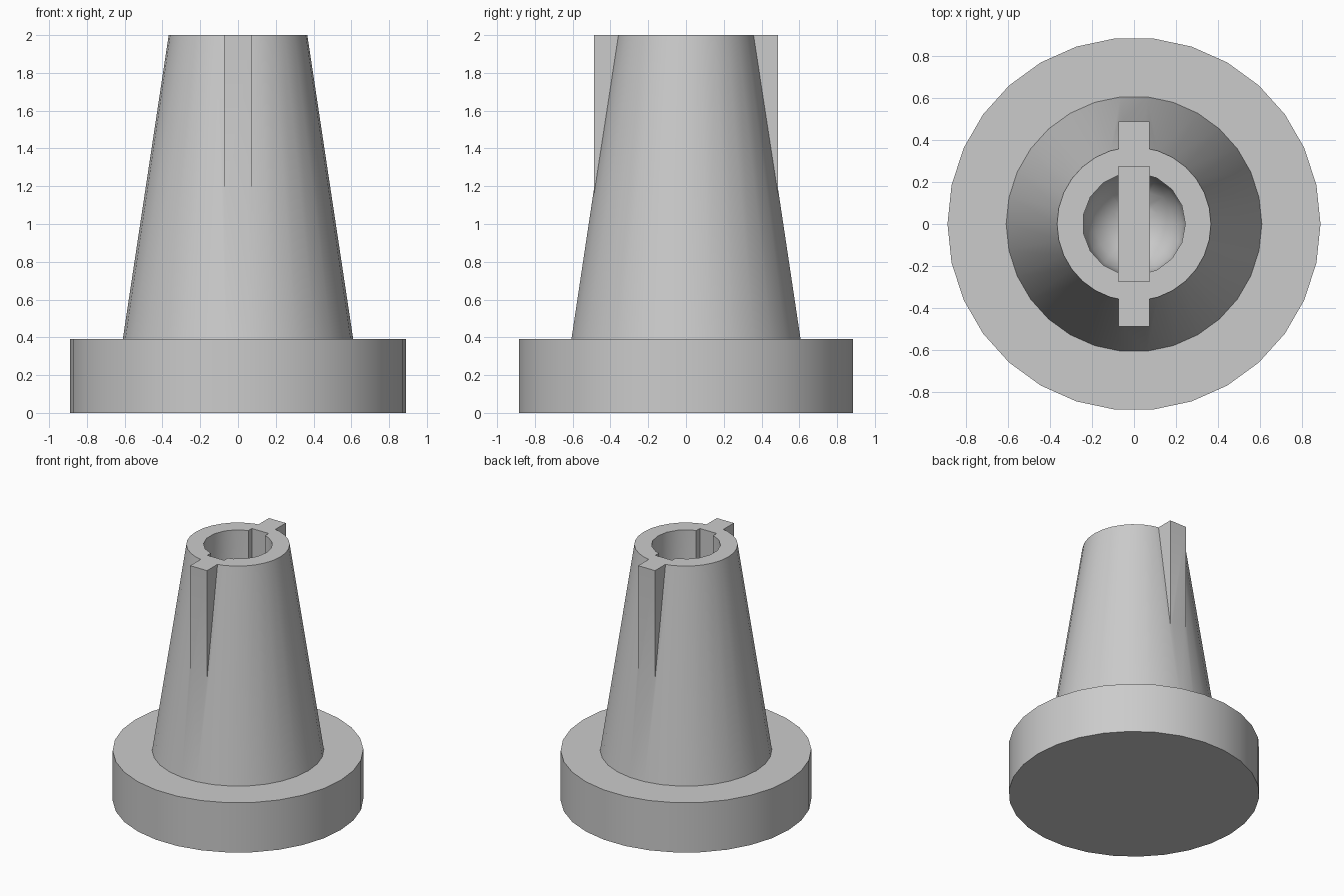
import bpy, bmesh
from math import sin, cos, tau, radians

cube = bpy.data.objects.get("Cube")
if cube:
    bpy.data.objects.remove(cube, do_unlink=True)

grey = bpy.data.materials.new("light grey")
grey.use_nodes = True
GREY = (0.6, 0.6, 0.6, 1)
grey.diffuse_color = GREY
grey.node_tree.nodes["Principled BSDF"].inputs["Base Color"].default_value = GREY


def finish(bm, name):
    bmesh.ops.recalc_face_normals(bm, faces=bm.faces[:])
    mesh = bpy.data.meshes.new(name)
    bm.to_mesh(mesh)
    bm.free()
    mesh.materials.append(grey)
    obj = bpy.data.objects.new(name, mesh)
    bpy.context.collection.objects.link(obj)
    return obj


def lathe(name, profile, sides):
    """Closed solid turned from (radius, height) points, with a vertex on +x."""
    bm = bmesh.new()
    rings = [[bm.verts.new((r * cos(tau * i / sides), r * sin(tau * i / sides), z))
              for i in range(sides)] for r, z in profile]
    for low, high in zip(rings, rings[1:]):
        for i in range(sides):
            j = (i + 1) % sides
            bm.faces.new((low[i], low[j], high[j], high[i]))
    bm.faces.new(rings[0])
    bm.faces.new(rings[-1])
    return finish(bm, name)


def box(name, half_x, half_y, z0, z1):
    bm = bmesh.new()
    bmesh.ops.create_cube(bm, size=1)
    for v in bm.verts:
        v.co = (v.co.x * 2 * half_x, v.co.y * 2 * half_y, z0 + (v.co.z + 0.5) * (z1 - z0))
    return finish(bm, name)


def combine(target, tool, operation):
    bpy.ops.object.select_all(action='DESELECT')
    bpy.context.view_layer.objects.active = target
    target.select_set(True)
    mod = target.modifiers.new(operation.lower(), 'BOOLEAN')
    mod.operation = operation
    mod.solver = 'EXACT'
    mod.object = tool
    bpy.ops.object.modifier_apply(modifier=mod.name)
    bpy.data.objects.remove(tool, do_unlink=True)


# Round flange with the tapered stem rising from it
body = lathe("flanged_stem", [(0.89, 0), (0.89, 0.39), (0.61, 0.39), (0.367, 2)], 30)

# Upright key fins on the front and back of the stem
combine(body, box("key_fins", 0.073, 0.488, 0.7, 2), 'UNION')

# Round-bottomed bore
bore_r, bore_z = 0.245, 0.75
bowl = [(bore_r * sin(radians(a)), bore_z - bore_r * cos(radians(a)))
        for a in range(10, 91, 20)]
combine(body, lathe("bore_cutter", bowl + [(bore_r, 2.2)], 17), 'DIFFERENCE')

# Keyway slot across the bore, slightly deeper than its bottom
combine(body, box("keyway_cutter", 0.073, 0.275, 0.45, 2.2), 'DIFFERENCE')

bpy.ops.object.select_all(action='DESELECT')
body.select_set(True)
bpy.context.view_layer.objects.active = body
bpy.ops.object.shade_smooth_by_angle(angle=radians(30))
